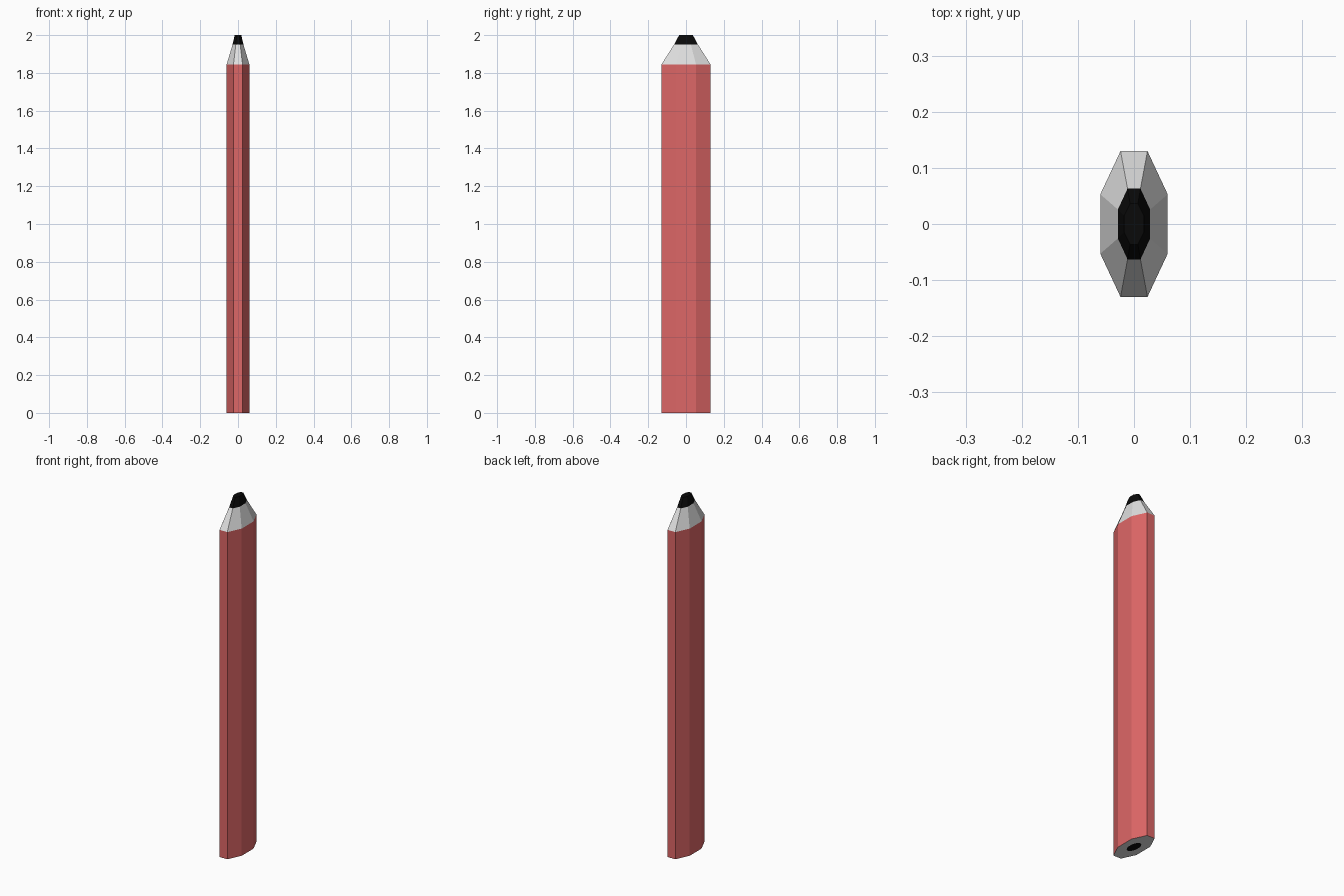
import bpy, bmesh

if "Cube" in bpy.data.objects:
    bpy.data.objects.remove(bpy.data.objects["Cube"])

# Eight-sided flattened cross-section
QUARTER = [(0.06, 0.053), (0.024, 0.13)]
(ax, ay), (bx, by) = QUARTER
PROFILE = [(ax, -ay), (ax, ay), (bx, by), (-bx, by),
           (-ax, ay), (-ax, -ay), (-bx, -by), (bx, -by)]


def material(name, color):
    m = bpy.data.materials.new(name)
    m.diffuse_color = (*color, 1)
    m.use_nodes = True
    m.node_tree.nodes["Principled BSDF"].inputs["Base Color"].default_value = m.diffuse_color
    return m


RED = material("red paint", (0.73, 0.135, 0.135))
WOOD = material("pale wood", (0.74, 0.74, 0.74))
LEAD = material("black lead", (0.003, 0.003, 0.003))


def part(name, rings, mat, cap_first=False, cap_last=False):
    """Loft scaled copies of the profile; rings are (z, x scale, y scale)."""
    bm = bmesh.new()
    loops = [[bm.verts.new((x * sx, y * sy, z)) for x, y in PROFILE]
             for z, sx, sy in rings]
    n = len(PROFILE)
    for a, b in zip(loops, loops[1:]):
        for i in range(n):
            j = (i + 1) % n
            bm.faces.new((a[i], a[j], b[j], b[i]))
    if cap_first:
        bm.faces.new(loops[0][::-1])
    if cap_last:
        bm.faces.new(loops[-1])
    me = bpy.data.meshes.new(name)
    bm.to_mesh(me)
    bm.free()
    me.materials.append(mat)
    ob = bpy.data.objects.new(name, me)
    bpy.context.collection.objects.link(ob)
    return ob


# Painted shaft
part("shaft", [(0, 1, 1), (1.845, 1, 1)], RED)
# Sharpened wood and exposed point
part("sharpened_wood", [(1.845, 1, 1), (1.95, 0.48, 0.485)], WOOD)
part("lead_tip", [(1.95, 0.48, 0.485), (2.0, 0.29, 0.28)], LEAD, cap_last=True)
# Flat bottom end with the core showing
part("end_wood", [(0, 0.4, 0.36), (0, 1, 1)], WOOD)
part("end_core", [(0, 0.4, 0.36)], LEAD, cap_first=True)
